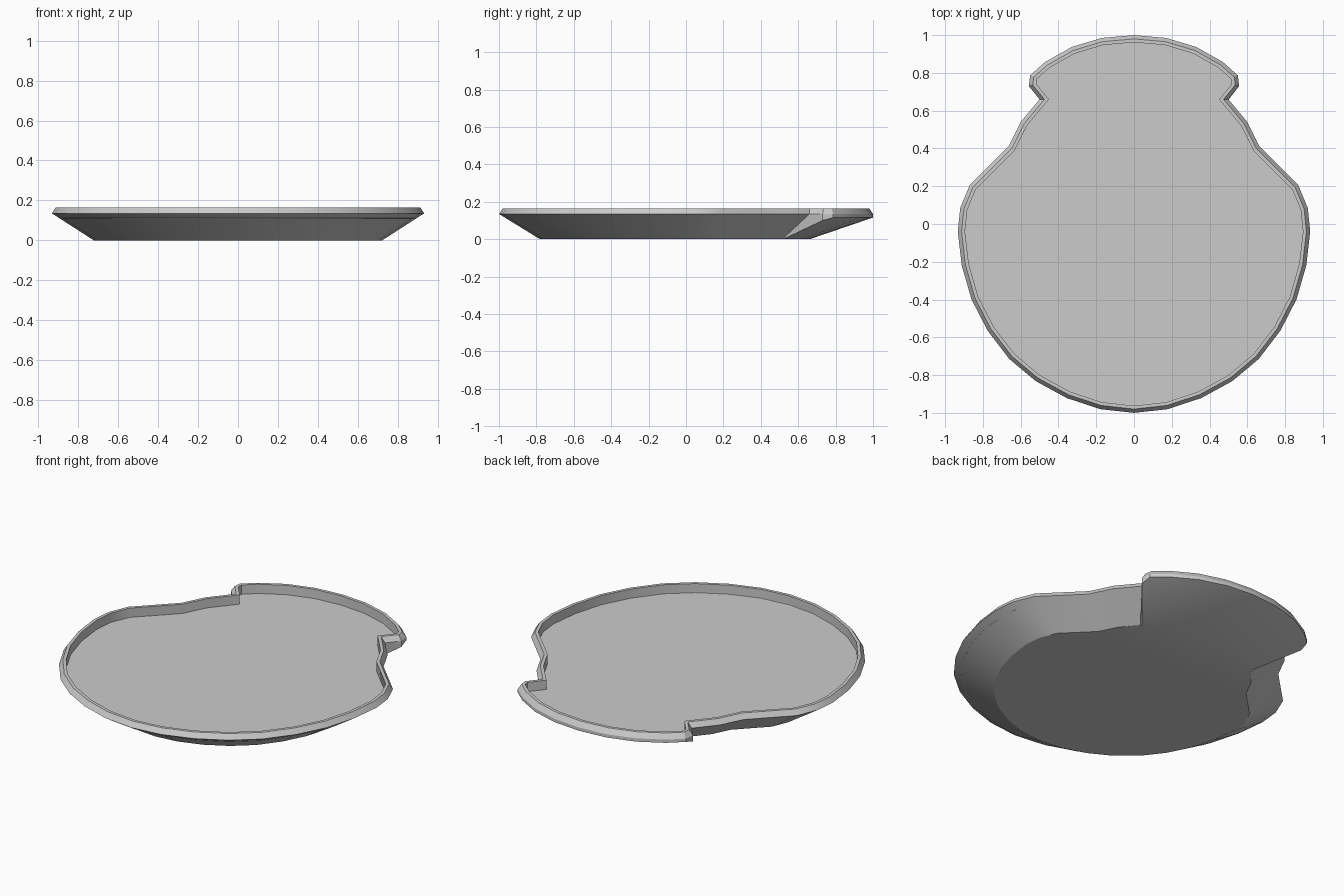
import bpy, bmesh
from mathutils import Vector

if "Cube" in bpy.data.objects:
    bpy.data.objects.remove(bpy.data.objects["Cube"])

# Right half of the rim outline, back centre to front centre
spout = [(0, 1), (0.17, 0.985), (0.33, 0.937), (0.47, 0.858), (0.55, 0.787), (0.557, 0.73)]
bowl = [(0.50, 0.66), (0.60, 0.54), (0.665, 0.41), (0.87, 0.205), (0.92, 0.085), (0.933, -0.04),
        (0.912, -0.22), (0.86, -0.40), (0.775, -0.565), (0.66, -0.715), (0.52, -0.832),
        (0.355, -0.922), (0.18, -0.98), (0, -1)]
# Foot outline under the spout
spout_foot = [(0, 0.66), (0.12, 0.65), (0.23, 0.62), (0.31, 0.575), (0.365, 0.535), (0.38, 0.52)]

RIM, TOP, FLOOR = 0.135, 0.165, 0.11


def mirrored(half):
    """Close a half outline across x = 0."""
    return half + [(-p[0], *p[1:]) for p in reversed(half[1:-1])]


def inset(loop, d):
    """Mitred inward offset of a clockwise loop."""
    out = []
    n = len(loop)
    for i in range(n):
        a, p, b = (Vector(loop[k % n][:2]) for k in (i - 1, i, i + 1))
        e, f = (p - a).normalized(), (b - p).normalized()
        n1, n2 = Vector((e.y, -e.x)), Vector((f.y, -f.x))
        q = p + (n1 + n2) * d / (1 + n1.dot(n2))
        out.append((q.x, q.y))
    return out


def at(loop, z):
    return [(x, y, z) for x, y in loop]


rim = mirrored(spout + bowl)
foot = mirrored(spout_foot + [(x * 0.775, y * 0.78) for x, y in bowl])
lower = mirrored(at(spout[:-1], 0.116) + at(spout[-1:], 0.1) + at(bowl, RIM))
rings = [at(foot, 0), lower, at(rim, RIM), at(inset(rim, 0.02), TOP),
         at(inset(rim, 0.038), TOP), at(inset(rim, 0.038), FLOOR)]

# Skin the rings and close the underside and the dish floor
bm = bmesh.new()
vs = [[bm.verts.new(p) for p in r] for r in rings]
n = len(rim)
for a, b in zip(vs, vs[1:]):
    for i in range(n):
        j = (i + 1) % n
        bm.faces.new((a[i], a[j], b[j], b[i]))
caps = [bm.faces.new(vs[0]), bm.faces.new(vs[-1])]
bmesh.ops.triangulate(bm, faces=caps)
bmesh.ops.remove_doubles(bm, verts=bm.verts, dist=0.0005)
bmesh.ops.recalc_face_normals(bm, faces=bm.faces)
mesh = bpy.data.meshes.new("shallow_dish")
bm.to_mesh(mesh)
bm.free()
dish = bpy.data.objects.new("shallow_dish", mesh)
bpy.context.collection.objects.link(dish)
bpy.context.view_layer.objects.active = dish
dish.select_set(True)
bpy.ops.object.shade_smooth_by_angle(angle=0.5)
